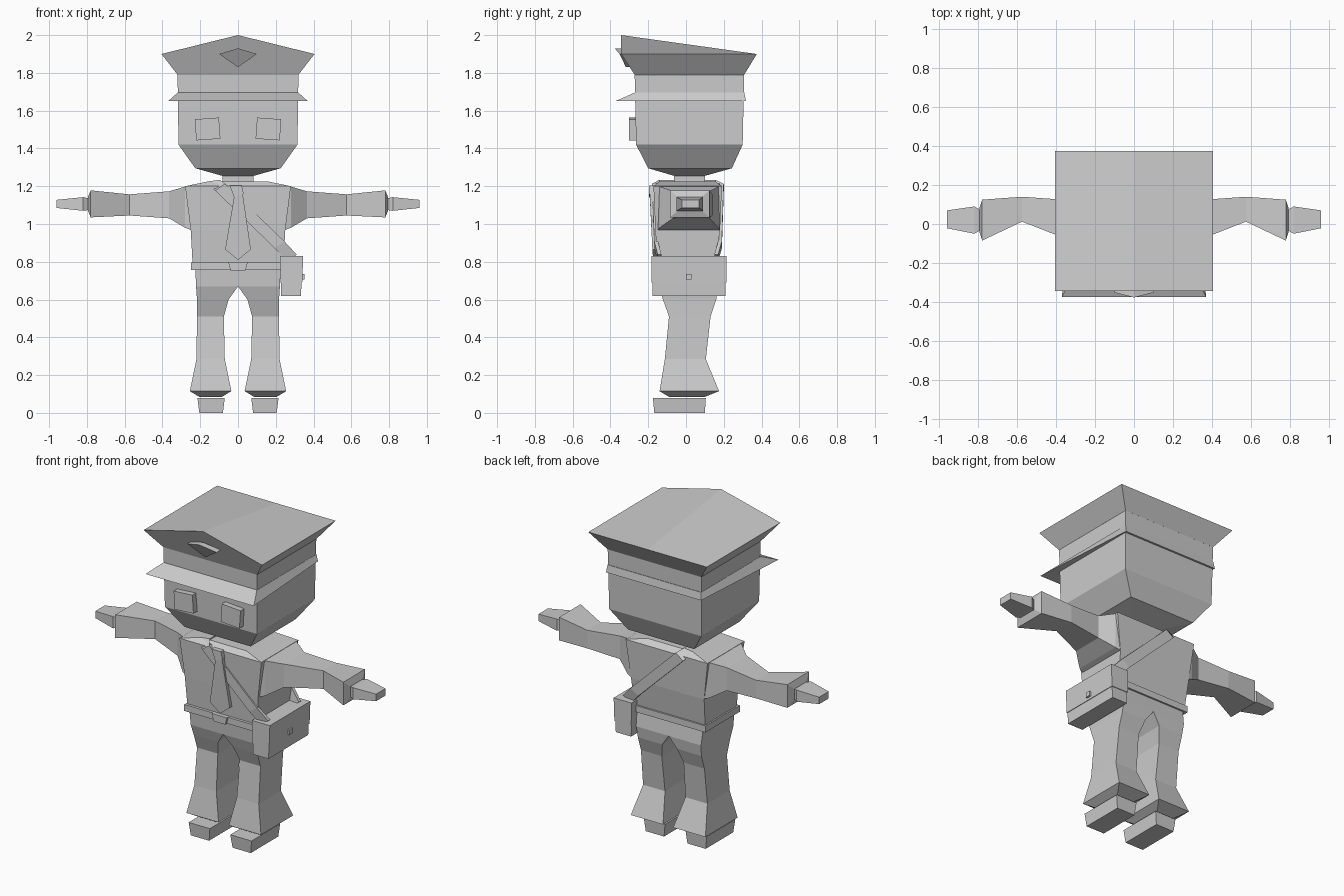
import bpy, bmesh, math
from mathutils import Vector

grey = bpy.data.materials.new("plain grey")
grey.diffuse_color = (0.6, 0.6, 0.6, 1)


def make(name, verts, faces):
    """Flat-shaded mesh object with outward normals."""
    me = bpy.data.meshes.new(name)
    me.from_pydata([tuple(v) for v in verts], [], faces)
    bm = bmesh.new()
    bm.from_mesh(me)
    bmesh.ops.recalc_face_normals(bm, faces=bm.faces)
    bm.to_mesh(me)
    bm.free()
    me.materials.append(grey)
    ob = bpy.data.objects.new(name, me)
    bpy.context.collection.objects.link(ob)
    return ob


def loft(name, rings):
    """Skin a list of equal-length rings and cap both ends."""
    n = len(rings[0])
    verts = [v for r in rings for v in r]
    faces = [tuple(range(n)), tuple(range(len(verts) - n, len(verts)))]
    for k in range(len(rings) - 1):
        for i in range(n):
            j = (i + 1) % n
            faces.append((k * n + i, k * n + j, (k + 1) * n + j, (k + 1) * n + i))
    return make(name, verts, faces)


def flat(z, x0, x1, y0, y1):
    """Horizontal rectangle."""
    return [(x0, y0, z), (x1, y0, z), (x1, y1, z), (x0, y1, z)]


def sym(z, x, y0, y1):
    return flat(z, -x, x, y0, y1)


def side(s, x, y0, y1, z0, z1):
    """Rectangle facing along x, on side s."""
    return [(s * x, y0, z0), (s * x, y1, z0), (s * x, y1, z1), (s * x, y0, z1)]


def plate(name, outline, depth):
    """Outline pushed back along y."""
    return loft(name, [outline, [(x, y + depth, z) for x, y, z in outline]])


# Head and neck
loft("head", [sym(1.255, 0.083, -0.063, 0.10), sym(1.295, 0.226, -0.20, 0.243),
              sym(1.42, 0.315, -0.264, 0.30), sym(1.80, 0.32, -0.272, 0.308)])
loft("neck", [sym(1.20, 0.083, -0.063, 0.10), sym(1.27, 0.083, -0.063, 0.10)])

# Cap crown with a peaked front and a ridge falling to the back
make("cap_crown",
     sym(1.79, 0.32, -0.272, 0.308)
     + [(-0.405, -0.343, 1.9), (0, -0.343, 2.0), (0.405, -0.343, 1.9),
        (0.405, 0.375, 1.9), (0, 0.375, 1.9), (-0.405, 0.375, 1.9)],
     [(0, 3, 2, 1), (0, 1, 6, 5, 4), (1, 2, 7, 6), (2, 3, 9, 8, 7),
      (3, 0, 4, 9), (4, 5, 8, 9), (5, 6, 7, 8)])

# Cap brim, wide at the front only
loft("cap_brim", [
    [(-0.37, -0.375, 1.65), (0.37, -0.375, 1.65), (0.325, 0.317, 1.65), (-0.325, 0.317, 1.65)],
    sym(1.695, 0.32, -0.273, 0.309)])

# Cap badge
plate("cap_badge", [(-0.10, -0.352, 1.90), (0, -0.378, 1.93),
                    (0.10, -0.352, 1.90), (0, -0.318, 1.83)], 0.04)

# Eyes, tilted outwards
for s in (-1, 1):
    a = math.radians(4)
    pts = []
    for u, w in ((-1, -1), (1, -1), (1, 1), (-1, 1)):
        u, w = u * 0.064, w * 0.056
        pts.append((s * (0.161 - (u * math.cos(a) - w * math.sin(a)) * 1.0), -0.302,
                    1.503 + u * math.sin(a) + w * math.cos(a)))
    plate("eye", pts, 0.045)

# Torso
loft("torso", [sym(0.78, 0.24, -0.15, 0.155), sym(0.965, 0.25, -0.162, 0.18),
               sym(1.20, 0.28, -0.172, 0.19), sym(1.226, 0.155, -0.14, 0.155)])

# Arms and hands
for s in (-1, 1):
    loft("arm", [side(s, 0.245, -0.15, 0.18, 0.967, 1.2), side(s, 0.28, -0.14, 0.172, 0.98, 1.198),
                 side(s, 0.365, -0.07, 0.125, 1.03, 1.173), side(s, 0.575, 0.012, 0.14, 1.045, 1.157),
                 side(s, 0.78, -0.085, 0.125, 1.035, 1.178), side(s, 0.795, -0.04, 0.08, 1.072, 1.14)])
    loft("hand", [side(s, 0.785, -0.03, 0.07, 1.075, 1.135), side(s, 0.82, -0.05, 0.09, 1.07, 1.142),
                  side(s, 0.96, -0.022, 0.07, 1.085, 1.128)])

# Belt and buckle
loft("belt", [sym(0.757, 0.25, -0.168, 0.168), sym(0.797, 0.25, -0.168, 0.168)])
loft("buckle", [sym(0.755, 0.04, -0.182, -0.16), sym(0.80, 0.052, -0.182, -0.16)])

# Trousers: hips, flared legs, shoes
loft("hips", [sym(0.67, 0.222, -0.145, 0.17), sym(0.77, 0.226, -0.152, 0.155)])
for s in (-1, 1):
    def leg(z, a, b, y0, y1):
        return flat(z, s * a, s * b, y0, y1)
    loft("leg", [leg(0.085, 0.085, 0.205, -0.09, 0.10), leg(0.115, 0.035, 0.255, -0.14, 0.175),
                 leg(0.285, 0.07, 0.22, -0.112, 0.105), leg(0.51, 0.075, 0.217, -0.09, 0.13),
                 leg(0.60, 0.05, 0.217, -0.122, 0.16), leg(0.67, 0.0, 0.222, -0.145, 0.17)])
    loft("shoe", [leg(0, 0.08, 0.205, -0.168, 0.10), leg(0.08, 0.07, 0.215, -0.175, 0.105)])

# Tie
plate("tie_knot", [(-0.045, -0.195, 1.205), (0.02, -0.195, 1.205),
                   (0.03, -0.195, 1.16), (-0.02, -0.195, 1.14)], 0.03)
plate("tie", [(-0.02, -0.192, 1.15), (0.025, -0.192, 1.16), (0.068, -0.178, 0.865),
              (0, -0.174, 0.81), (-0.068, -0.178, 0.865)], 0.03)

# Shoulder bag with flap and clasp
loft("bag", [flat(0.62, 0.228, 0.333, -0.178, 0.21), flat(0.70, 0.226, 0.337, -0.178, 0.21)])
loft("bag_flap", [flat(0.69, 0.225, 0.34, -0.182, 0.214), flat(0.83, 0.223, 0.345, -0.182, 0.214)])
loft("bag_clasp", [flat(0.705, 0.335, 0.352, 0.0, 0.03), flat(0.735, 0.335, 0.352, 0.0, 0.03)])

# Strap: one closed band over the shoulder, down both sides of the body to the bag
path = [(0.285, -0.15, 0.82), (0.22, -0.168, 0.89), (-0.095, -0.18, 1.195), (-0.125, -0.14, 1.23),
        (-0.125, 0.155, 1.23), (-0.095, 0.20, 1.195), (0.22, 0.19, 0.89), (0.285, 0.17, 0.82)]
rings = []
for i, p in enumerate(path):
    p = Vector(p)
    w = Vector((0.026, 0, 0.018))
    if 3 <= i <= 4:
        w = Vector((0.03, 0, 0.004))
    mid = Vector((p.x, 0.01, 1.0 if 3 <= i <= 4 else p.z))
    d = (mid - p).normalized() * 0.02
    if 3 <= i <= 4:
        d = Vector((0, 0, -0.02))
    rings.append([p - w, p + w, p + w + d, p - w + d])
loft("bag_strap", rings)
